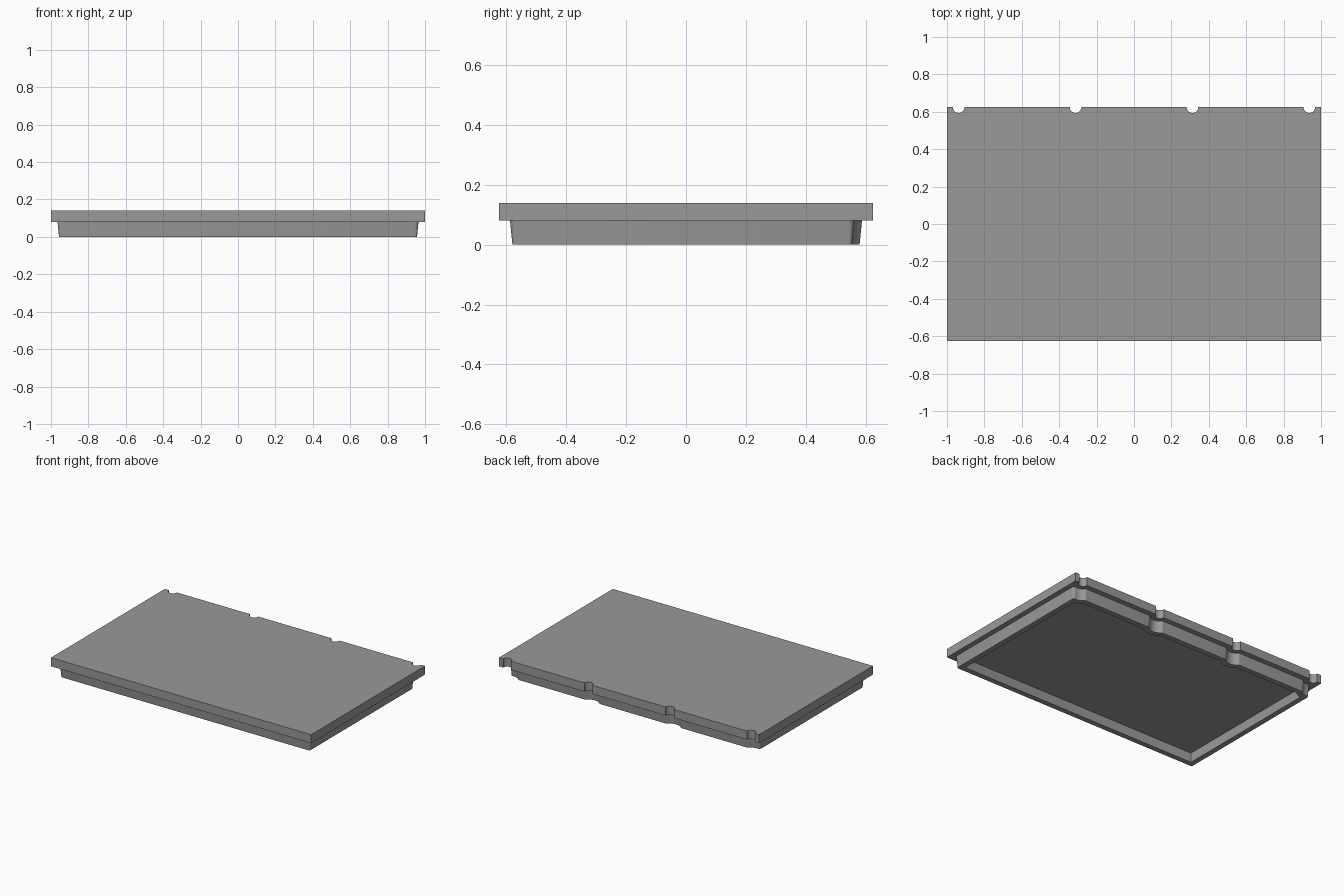
import bpy, bmesh, math

if "Cube" in bpy.data.objects:
    bpy.data.objects.remove(bpy.data.objects["Cube"])

NOTCH_X = (0.9375, 0.3125)   # notch centres, mirrored to -x
BACK_Y = 0.625

grey = bpy.data.materials.new("mid_grey")
grey.diffuse_color = (0.32, 0.32, 0.32, 1)
grey.use_nodes = True
grey.node_tree.nodes["Principled BSDF"].inputs["Base Color"].default_value = grey.diffuse_color


def arc(cx, cy, r, a0, a1, n):
    return [(cx + r * math.cos(a0 + (a1 - a0) * i / n),
             cy + r * math.sin(a0 + (a1 - a0) * i / n)) for i in range(n + 1)]


def mirrored(half):
    """Close a right-hand outline with its mirror image."""
    return half + [(-x, y) for x, y in reversed(half)]


def plate_outline():
    pts = [(1, -BACK_Y), (1, BACK_Y)]
    for x in NOTCH_X:
        pts += arc(x, BACK_Y, 0.031, 0, -math.pi, 14)
    return mirrored(pts)


def rim_outline(off):
    """Rim outline moved inwards, with filleted scoops around the notches."""
    hx, hy = 0.965 - off, 0.588 - off
    big, r = 0.063 + off, max(0.02 - off, 0.002)
    pts = arc(hx - r, -hy + r, r, -math.pi / 2, 0, 5)
    for i, cx in enumerate(NOTCH_X):
        reach = big + r
        dx = math.sqrt(reach ** 2 - (BACK_Y - hy + r) ** 2)
        if i == 0:   # corner scoop starts on the side wall
            fx = hx - r
            fy = BACK_Y - math.sqrt(reach ** 2 - (fx - cx) ** 2)
            start = 0
        else:
            fx, fy, start = cx + dx, hy - r, math.pi / 2
        a = math.atan2(BACK_Y - fy, cx - fx)
        pts += arc(fx, fy, r, start, a, 5)
        b = math.atan2(hy - r - BACK_Y, -dx)
        pts += arc(cx, BACK_Y, big, a - math.pi, b, 12)[1:-1]
        pts += arc(cx - dx, hy - r, r, b + math.pi, math.pi / 2, 5)
    return mirrored(pts)


def loft(name, sections, cap_first, cap_last):
    """Skin a stack of matching outlines given as (outline, z)."""
    bm = bmesh.new()
    loops = [[bm.verts.new((x, y, z)) for x, y in o] for o, z in sections]
    for lo, hi in zip(loops, loops[1:]):
        n = len(lo)
        for i in range(n):
            j = (i + 1) % n
            bm.faces.new((lo[i], lo[j], hi[j], hi[i]))
    if cap_first:
        bm.faces.new(loops[0][::-1])
    if cap_last:
        bm.faces.new(loops[-1])
    me = bpy.data.meshes.new(name)
    bm.to_mesh(me)
    bm.free()
    me.materials.append(grey)
    ob = bpy.data.objects.new(name, me)
    bpy.context.collection.objects.link(ob)
    bpy.ops.object.select_all(action='DESELECT')
    ob.select_set(True)
    bpy.context.view_layer.objects.active = ob
    bpy.ops.object.shade_smooth_by_angle(angle=math.radians(30))
    return ob


# Flat top plate with four half-round notches in the back edge
plate = plate_outline()
loft("top_plate", [(plate, 0.08), (plate, 0.14)], True, True)

# Tapered rim below: recessed floor, inner wall, bottom edge, outer wall
loft("lower_rim", [(rim_outline(0.048), 0.063), (rim_outline(0.045), 0.0),
                   (rim_outline(0.008), 0.0), (rim_outline(0.0), 0.08)],
     True, False)
for p in bpy.data.objects["lower_rim"].data.polygons:
    if len(p.vertices) > 4:
        p.use_smooth = False
